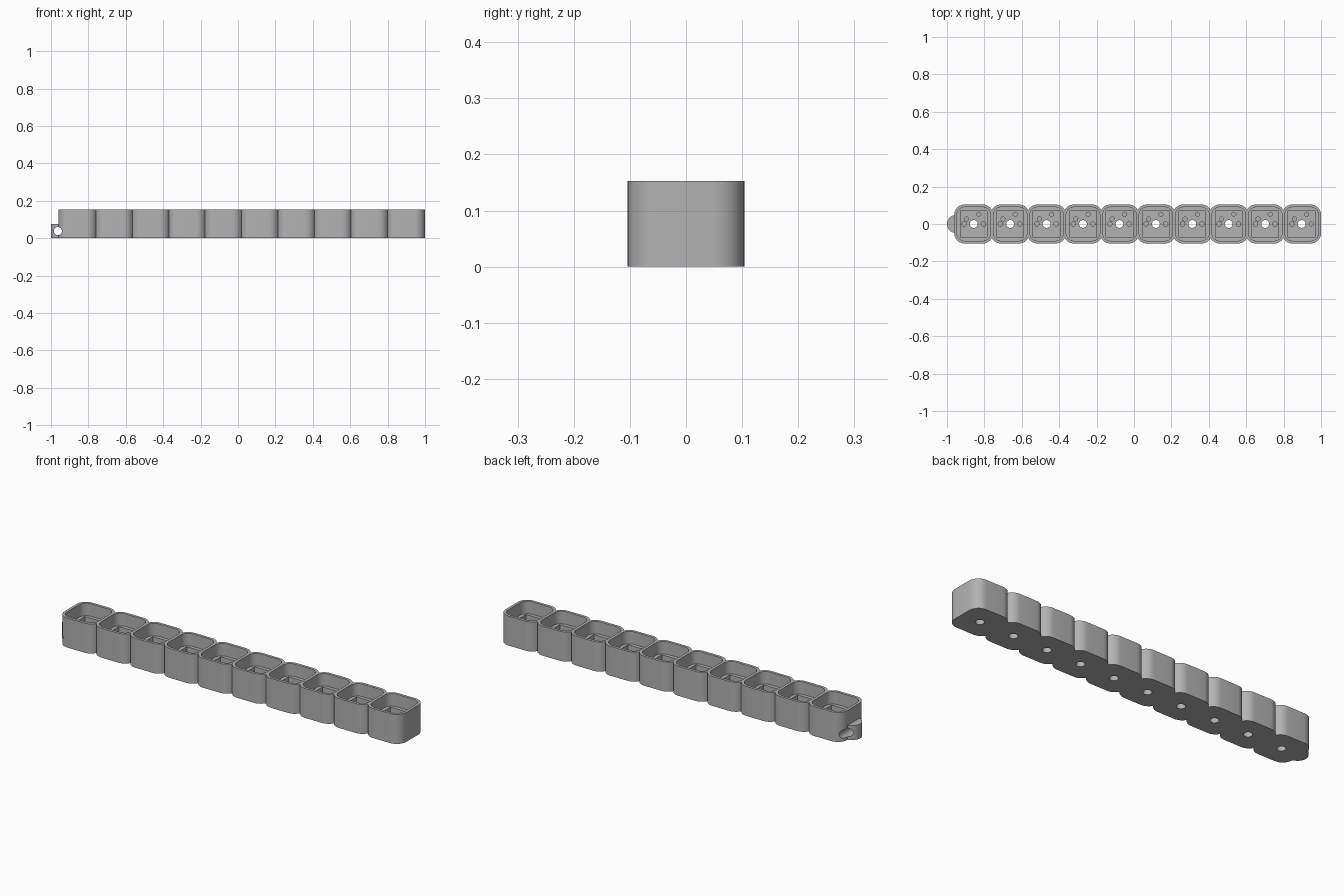
import bpy, bmesh, math
from mathutils import Matrix, Vector

if "Cube" in bpy.data.objects:
    bpy.data.objects.remove(bpy.data.objects["Cube"])

CELLS, PITCH, HALF, HEIGHT = 10, 0.1948, 0.104, 0.153
FIRST = -0.857
PLATE_Z, FLOOR_Z = 0.088, 0.038

grey = bpy.data.materials.new("plain grey")
grey.diffuse_color = (0.45, 0.45, 0.45, 1)
grey.use_nodes = True
grey.node_tree.nodes["Principled BSDF"].inputs["Base Color"].default_value = (0.45, 0.45, 0.45, 1)


def prism(bm, points, z0, z1):
    """Extrude a flat outline from z0 to z1."""
    face = bm.faces.new([bm.verts.new((x, y, z0)) for x, y in points])
    up = bmesh.ops.extrude_face_region(bm, geom=[face])["geom"]
    bmesh.ops.translate(bm, vec=(0, 0, z1 - z0),
                        verts=[v for v in up if isinstance(v, bmesh.types.BMVert)])


def rounded_square(cx, half, radius, steps=10):
    points = []
    for k, (sx, sy) in enumerate([(1, 1), (-1, 1), (-1, -1), (1, -1)]):
        for i in range(steps + 1):
            a = math.pi / 2 * (k + i / steps)
            points.append((cx + sx * (half - radius) + radius * math.cos(a),
                           sy * (half - radius) + radius * math.sin(a)))
    return points


def circle(cx, cy, r, n=24):
    return [(cx + r * math.cos(math.tau * i / n), cy + r * math.sin(math.tau * i / n))
            for i in range(n)]


def finish(bm, name):
    bmesh.ops.recalc_face_normals(bm, faces=bm.faces)
    mesh = bpy.data.meshes.new(name)
    bm.to_mesh(mesh)
    bm.free()
    mesh.materials.append(grey)
    obj = bpy.data.objects.new(name, mesh)
    bpy.context.collection.objects.link(obj)
    return obj


def cut(obj, cutter):
    mod = obj.modifiers.new("cut " + cutter.name, 'BOOLEAN')
    mod.operation, mod.solver, mod.object = 'DIFFERENCE', 'EXACT', cutter
    mod.use_self = True
    cutter.hide_render = True
    cutter.hide_set(True)


centres = [FIRST + i * PITCH for i in range(CELLS)]

# Row of overlapping rounded cells, with the cord tab at the right-hand end
bm = bmesh.new()
for cx in centres:
    prism(bm, rounded_square(cx, HALF, 0.055), 0, HEIGHT)
prism(bm, circle(-0.952, 0, 0.048, 40), 0, 0.075)
body = finish(bm, "tray_body")

# Keycap wells
bm = bmesh.new()
for cx in centres:
    prism(bm, rounded_square(cx, 0.09, 0.042), PLATE_Z, HEIGHT + 0.05)
cut(body, finish(bm, "well_cutter"))

# Square switch sockets
bm = bmesh.new()
for cx in centres:
    h = 0.0715
    prism(bm, [(cx - h, -h), (cx + h, -h), (cx + h, h), (cx - h, h)], FLOOR_Z, PLATE_Z + 0.03)
cut(body, finish(bm, "socket_cutter"))

# Through hole, two locating holes and two pin holes in each socket floor
bm = bmesh.new()
for cx in centres:
    prism(bm, circle(cx, 0, 0.021), -0.05, FLOOR_Z + 0.02)
    for x, y, r in [(-0.052, 0, 0.012), (0.052, 0, 0.012), (0.027, 0.052, 0.011), (-0.039, 0.027, 0.011)]:
        prism(bm, circle(cx + x, y, r), 0.008, FLOOR_Z + 0.02)
cut(body, finish(bm, "hole_cutter"))

# Cord hole running sideways through the tab
bm = bmesh.new()
prism(bm, circle(0, 0, 0.022), -0.15, 0.15)
bmesh.ops.transform(bm, verts=bm.verts, matrix=Matrix.Translation(Vector((-0.963, 0, 0.038)))
                    @ Matrix.Rotation(math.pi / 2, 4, 'X'))
cut(body, finish(bm, "cord_cutter"))

# Apply the cuts, then shade the curved walls smooth
bpy.context.view_layer.objects.active = body
body.select_set(True)
for mod in list(body.modifiers):
    bpy.ops.object.modifier_apply(modifier=mod.name)
for obj in [o for o in bpy.data.objects if o.name.endswith("_cutter")]:
    bpy.data.objects.remove(obj)
bpy.ops.object.shade_smooth_by_angle(angle=math.radians(30))
